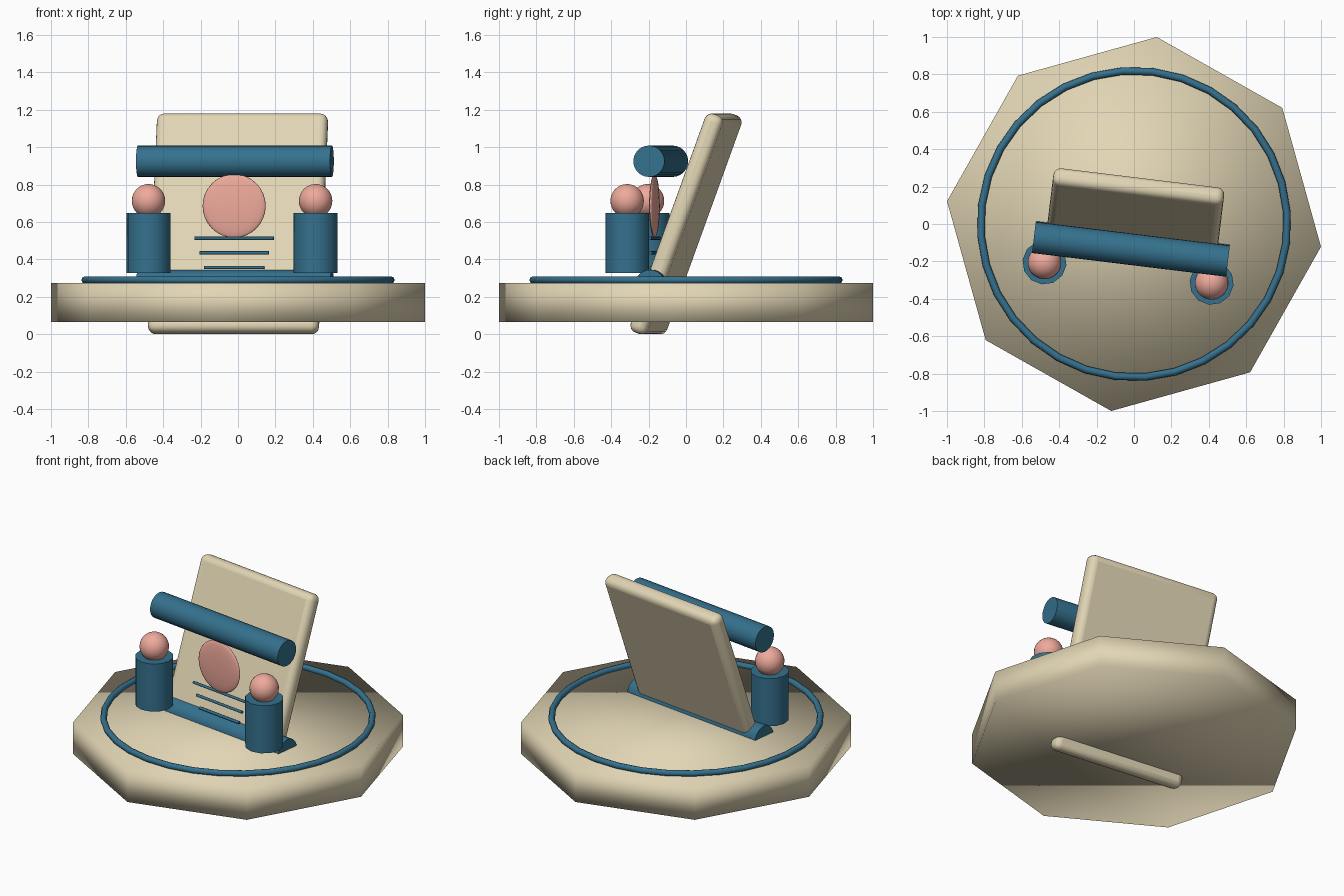
import bpy, bmesh, math
from mathutils import Matrix

if "Cube" in bpy.data.objects:
    bpy.data.objects.remove(bpy.data.objects["Cube"])

YAW = Matrix.Rotation(math.radians(-6.95), 4, 'Z')   # whole model is turned slightly


def material(name, rgb):
    m = bpy.data.materials.new(name)
    m.diffuse_color = (*rgb, 1)
    m.use_nodes = True
    m.node_tree.nodes["Principled BSDF"].inputs["Base Color"].default_value = m.diffuse_color
    return m


CREAM = material("cream", (0.76, 0.67, 0.46))
BLUE = material("blue", (0.035, 0.165, 0.27))
PINK = material("pink", (0.86, 0.40, 0.33))


def finish(name, mat, loc, rot=None, angle=40):
    """Name the active object, colour it, shade it and place it in the turned frame."""
    ob = bpy.context.object
    ob.name = ob.data.name = name
    ob.data.materials.append(mat)
    if angle is None:
        bpy.ops.object.shade_smooth()
    else:
        bpy.ops.object.shade_smooth_by_angle(angle=math.radians(angle))
    ob.matrix_world = YAW @ Matrix.Translation(loc) @ (rot or Matrix())
    return ob


def rod(name, loc, radius, length, sides=24, mat=BLUE, along_x=True, angle=40):
    bpy.ops.mesh.primitive_cylinder_add(vertices=sides, radius=radius, depth=length)
    rot = Matrix.Rotation(math.radians(90), 4, 'Y') if along_x else None
    return finish(name, mat, loc, rot, angle)


def ball(name, loc, size):
    bpy.ops.mesh.primitive_uv_sphere_add(segments=24, ring_count=16, radius=1)
    bpy.context.object.data.transform(Matrix.Diagonal((*size, 1)))
    return finish(name, PINK, loc, angle=180)


# Octagonal base, softly shaded, with a vertex on the local x axis
base = rod("base", (0, 0, 0.17), 1.007, 0.21, 8, CREAM, along_x=False, angle=None)

# Ring lying on the base
bpy.ops.mesh.primitive_torus_add(major_radius=0.82, minor_radius=0.02,
                                 major_segments=32, minor_segments=8)
finish("base_ring", BLUE, (0, 0, 0.29), angle=60)

# Leaning slab that passes through the base
bpy.ops.mesh.primitive_cube_add(size=1)
bpy.context.object.data.transform(Matrix.Diagonal((0.92, 0.1, 1.243, 1)))
slab = finish("leaning_slab", CREAM, (0, 0, 0.59),
              Matrix.Rotation(math.radians(-20), 4, 'X'))
bevel = slab.modifiers.new("rounded_edges", 'BEVEL')
bevel.width = 0.04
bevel.segments = 4

# Upper bar and the half-buried bar at the foot of the slab
rod("upper_bar", (0, -0.136, 0.925), 0.084, 1.045)
rod("foot_bar", (0, -0.13, 0.262), 0.083, 1.045)

# Two posts with ball tops
for side, sx in (("left", -1), ("right", 1)):
    rod(f"{side}_post", (sx * 0.45, -0.262, 0.488), 0.118, 0.32, 12, along_x=False)
    ball(f"{side}_post_ball", (sx * 0.45, -0.262, 0.713), (0.09, 0.09, 0.09))

# Flattened round medallion with three thin lines under it
ball("medallion", (0, -0.17, 0.686), (0.17, 0.02, 0.17))
for i, half in enumerate((0.213, 0.187, 0.162)):
    rod(f"thin_line_{i + 1}", (0, -0.168, 0.513 - 0.078 * i), 0.009, half * 2, 8, angle=60)
